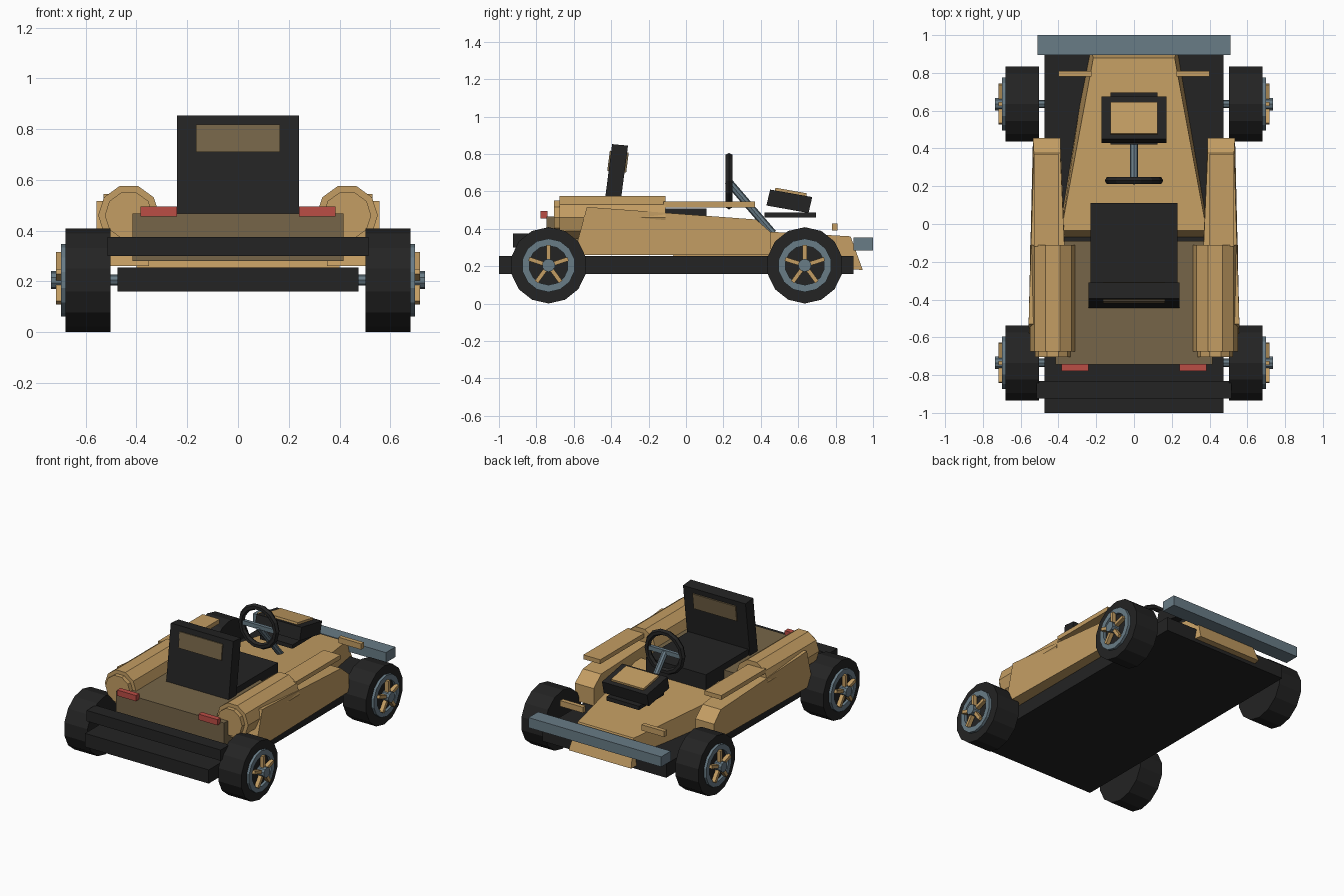
import bpy, bmesh, math
from mathutils import Vector, Matrix

if "Cube" in bpy.data.objects:
    bpy.data.objects.remove(bpy.data.objects["Cube"])


def material(name, rgb):
    m = bpy.data.materials.new(name)
    m.diffuse_color = (*rgb, 1)
    m.use_nodes = True
    m.node_tree.nodes["Principled BSDF"].inputs["Base Color"].default_value = m.diffuse_color
    return m


GOLD = material("gold paint", (0.55, 0.34, 0.125))
BROWN = material("brown paint", (0.18, 0.13, 0.065))
BLACK = material("black rubber", (0.017, 0.017, 0.017))
STEEL = material("blue grey steel", (0.14, 0.20, 0.24))
RED = material("red light", (0.50, 0.075, 0.06))


def loft(name, rings, mat, closed=False):
    """Skin a list of point rings; cap the ends unless closed into a loop."""
    bm = bmesh.new()
    vs = [[bm.verts.new(p) for p in r] for r in rings]
    n = len(vs[0])
    pairs = list(zip(vs, vs[1:])) + ([(vs[-1], vs[0])] if closed else [])
    for a, b in pairs:
        for i in range(n):
            j = (i + 1) % n
            bm.faces.new((a[i], a[j], b[j], b[i]))
    if not closed:
        bm.faces.new(vs[0])
        bm.faces.new(vs[-1])
    bmesh.ops.recalc_face_normals(bm, faces=bm.faces)
    me = bpy.data.meshes.new(name)
    bm.to_mesh(me)
    bm.free()
    me.materials.append(mat)
    ob = bpy.data.objects.new(name, me)
    bpy.context.collection.objects.link(ob)
    return ob


def box(name, x, y, z, mat):
    ring = lambda h: [(x[0], y[0], h), (x[1], y[0], h), (x[1], y[1], h), (x[0], y[1], h)]
    return loft(name, [ring(z[0]), ring(z[1])], mat)


def profile(name, pts, x0, x1, mat):
    """Extrude a (y, z) outline between two x positions."""
    return loft(name, [[(x, y, z) for y, z in pts] for x in (x0, x1)], mat)


def circle_x(x, y, z, r, n):
    return [(x, y + r * math.sin(2 * math.pi * k / n), z + r * math.cos(2 * math.pi * k / n))
            for k in range(n)]


def circle_y(x, y, z, r, n):
    return [(x + r * math.cos(2 * math.pi * k / n), y, z + r * math.sin(2 * math.pi * k / n))
            for k in range(n)]


# chassis, bumpers, rear deck
box("chassis", (-0.475, 0.475), (-1.0, 0.895), (0.16, 0.255), BLACK)
box("rear_bumper", (-0.515, 0.515), (-0.925, -0.83), (0.30, 0.375), BLACK)
box("front_bumper", (-0.51, 0.51), (0.895, 1.0), (0.285, 0.355), STEEL)
box("rear_deck", (-0.415, 0.415), (-0.745, -0.09), (0.28, 0.467), BROWN)

# tapered nose and hood
loft("hood", [
    [(-0.40, -0.07, 0.25), (0.40, -0.07, 0.25), (0.385, -0.035, 0.412), (-0.385, -0.035, 0.412)],
    [(-0.24, 0.945, 0.18), (0.24, 0.945, 0.18), (0.215, 0.88, 0.36), (-0.215, 0.88, 0.36)],
], GOLD)

# seat
box("seat_cushion", (-0.23, 0.23), (-0.36, 0.11), (0.38, 0.51), BLACK)
profile("seat_back", [(-0.445, 0.465), (-0.395, 0.853), (-0.31, 0.845), (-0.36, 0.465)],
        -0.24, 0.24, BLACK)
profile("seat_panel", [(-0.421, 0.71), (-0.407, 0.818), (-0.306, 0.808), (-0.320, 0.70)],
        -0.165, 0.165, BROWN)

# steering wheel with crossbar and column
bpy.ops.mesh.primitive_torus_add(major_segments=14, minor_segments=6, major_radius=0.134,
                                 minor_radius=0.021, location=(0, 0.23, 0.655),
                                 rotation=(math.pi / 2, 0, 0))
wheel = bpy.context.object
wheel.name = "steering_wheel"
wheel.data.materials.append(BLACK)
box("steering_crossbar", (-0.13, 0.13), (0.218, 0.242), (0.64, 0.67), STEEL)
a, b = Vector((0, 0.225, 0.655)), Vector((0, 0.465, 0.375))
rot = (b - a).to_track_quat('Z', 'Y')
loft("steering_column",
     [[p + rot @ Vector((0.021 * math.cos(k * math.pi / 4), 0.021 * math.sin(k * math.pi / 4), 0))
       for k in range(8)] for p in (a, b)], STEEL)

# instrument box above the hood
box("instrument_base", (-0.125, 0.125), (0.42, 0.695), (0.46, 0.487), BLACK)
profile("instrument_box", [(0.43, 0.525), (0.45, 0.61), (0.675, 0.57), (0.655, 0.485)],
        -0.173, 0.173, BLACK)
profile("instrument_lid", [(0.472, 0.59), (0.478, 0.62), (0.646, 0.59), (0.640, 0.56)],
        -0.125, 0.125, GOLD)

# side pods, engine tubes, lights and nose tabs
for s, side in ((1, "right"), (-1, "left")):
    pod = [(-0.60, 0.26), (-0.53, 0.517), (0.375, 0.45), (0.455, 0.38), (0.455, 0.26)]
    inner = [0.35, 0.35, 0.39, 0.39, 0.39]
    outer = [0.555, 0.558, 0.53, 0.535, 0.535]
    loft(side + "_side_pod",
         [[(s * x, y, z) for x, (y, z) in zip(xs, pod)] for xs in (inner, outer)], GOLD)
    loft(side + "_tube", [circle_y(s * 0.43, y, 0.46, 0.121, 10) for y in (-0.675, -0.11)], GOLD)
    loft(side + "_tube_cap", [circle_y(s * 0.43, y, 0.46, 0.095, 10) for y in (-0.705, -0.67)], GOLD)
    box(side + "_arm_rail", sorted((s * 0.40, s * 0.53)), (-0.12, 0.37), (0.515, 0.545), GOLD)
    box(side + "_tail_light", sorted((s * 0.24, s * 0.385)), (-0.777, -0.74), (0.455, 0.495), RED)
    box(side + "_nose_tab", sorted((s * 0.225, s * 0.40)), (0.78, 0.81), (0.39, 0.43), GOLD)

# wheels: tyre, rim ring, five spokes, hub; one axle per pair
Z = 0.205
for y, end in ((-0.735, "rear"), (0.635, "front")):
    loft(end + "_axle", [circle_x(x, y, Z, 0.022, 8) for x in (-0.70, 0.70)], STEEL)
    for s, side in ((1, "right"), (-1, "left")):
        tag = f"{end}_{side}_"
        loft(tag + "tyre", [circle_x(s * x, y, Z, 0.204, 14) for x in (0.503, 0.68)], BLACK)
        loft(tag + "rim", [circle_x(s * x, y, Z, r, 14) for x, r in
                           ((0.67, 0.143), (0.698, 0.143), (0.698, 0.105), (0.67, 0.105))],
             STEEL, closed=True)
        loft(tag + "hub", [circle_x(s * x, y, Z, 0.035, 10) for x in (0.67, 0.737)], STEEL)
        for k in range(5):
            spoke = box(f"{tag}spoke_{k + 1}", sorted((s * 0.69, s * 0.718)),
                        (-0.011, 0.011), (0.02, 0.11), GOLD)
            spoke.data.transform(Matrix.Translation((0, y, Z)) @
                                 Matrix.Rotation(k * 2 * math.pi / 5, 4, 'X'))
